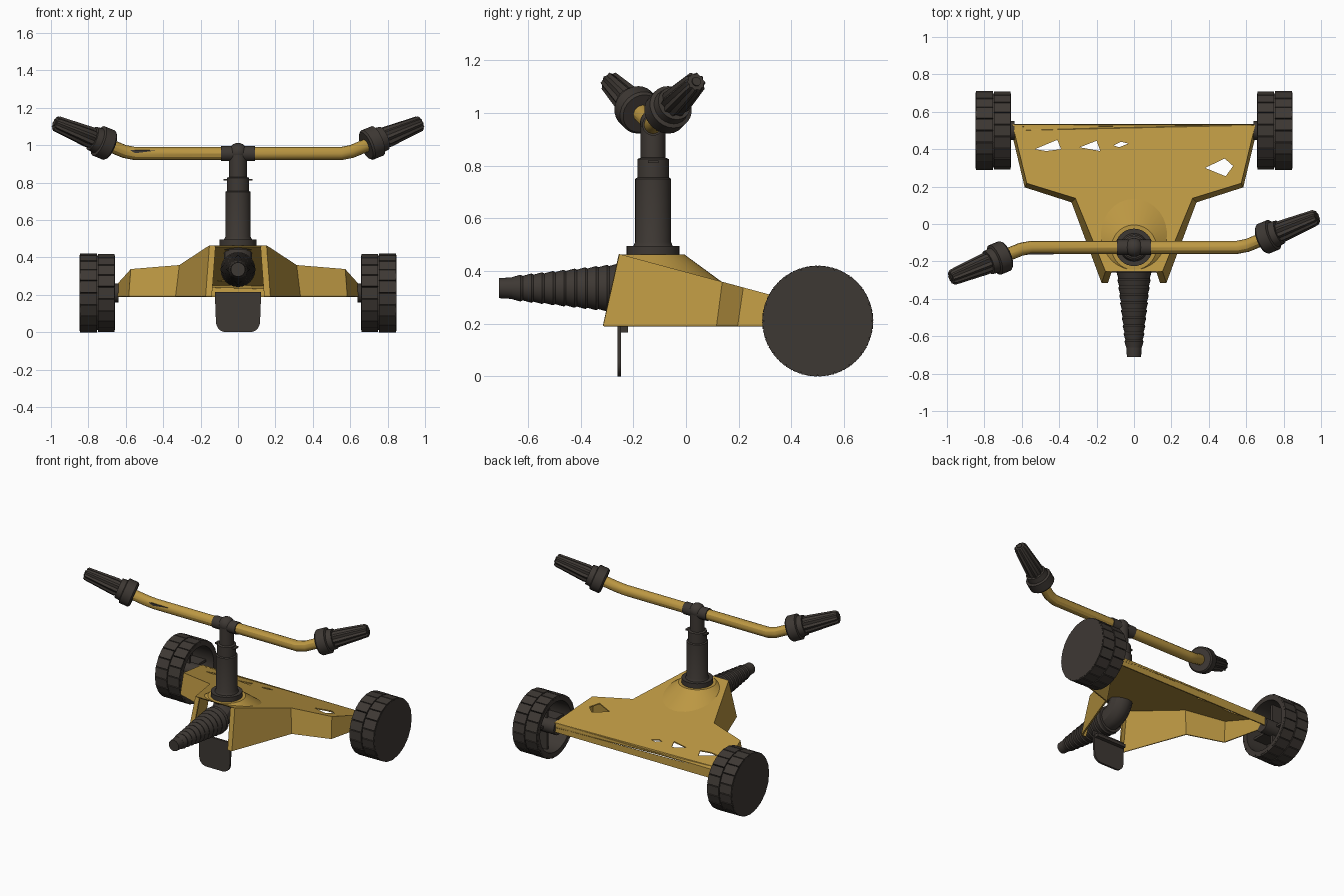
import bpy, bmesh, math
from mathutils import Vector, Matrix

if "Cube" in bpy.data.objects:
    bpy.data.objects.remove(bpy.data.objects["Cube"], do_unlink=True)


def material(name, rgb):
    m = bpy.data.materials.new(name)
    m.use_nodes = True
    m.diffuse_color = (*rgb, 1)
    m.node_tree.nodes["Principled BSDF"].inputs["Base Color"].default_value = (*rgb, 1)
    return m


GOLD = material("mustard yellow", (0.50, 0.31, 0.055))
DARK = material("charcoal brown", (0.048, 0.040, 0.034))
parts = []


def finish(bm, name, mat, fix=True):
    if fix:
        bmesh.ops.recalc_face_normals(bm, faces=bm.faces)
    me = bpy.data.meshes.new(name)
    bm.to_mesh(me)
    bm.free()
    me.materials.append(mat)
    ob = bpy.data.objects.new(name, me)
    bpy.context.collection.objects.link(ob)
    parts.append(ob)
    return ob


def lathe(name, profile, mat, origin, axis, sides=24, star=1.0):
    """Revolve (distance, radius) pairs round an axis; star shrinks every other spoke."""
    bm = bmesh.new()
    turn = Vector(axis).to_track_quat('Z', 'Y')
    rings = []
    for t, r in profile:
        ring = []
        for i in range(sides):
            a = math.tau * i / sides
            k = r * (star if i % 2 else 1)
            p = turn @ Vector((k * math.cos(a), k * math.sin(a), t))
            ring.append(bm.verts.new(p + Vector(origin)))
        rings.append(ring)
    for lo, hi in zip(rings, rings[1:]):
        for i in range(sides):
            j = (i + 1) % sides
            bm.faces.new((lo[i], lo[j], hi[j], hi[i]))
    bm.faces.new(rings[0])
    bm.faces.new(rings[-1])
    bmesh.ops.remove_doubles(bm, verts=bm.verts, dist=1e-6)
    return finish(bm, name, mat)


def prism(name, points, depth, mat, place):
    """Extrude a flat outline along its own z, then place it."""
    bm = bmesh.new()
    face = bm.faces.new([bm.verts.new((x, y, 0)) for x, y in points])
    up = bmesh.ops.extrude_face_region(bm, geom=[face])["geom"]
    bmesh.ops.translate(bm, vec=(0, 0, depth),
                        verts=[v for v in up if isinstance(v, bmesh.types.BMVert)])
    bm.transform(place)
    return finish(bm, name, mat)


def boxes(name, items, mat):
    bm = bmesh.new()
    for place, size in items:
        bmesh.ops.create_cube(bm, size=1, matrix=place @ Matrix.Diagonal((*size, 1)))
    return finish(bm, name, mat)


def upright(y):
    """Matrix standing an outline in the xz plane, extruding towards -y."""
    return Matrix.Translation((0, y, 0)) @ Matrix.Rotation(math.pi / 2, 4, 'X')


CY = -0.125                      # column axis
SLOPE = 0.27                     # fall of the deck towards the back


def deck_z(y):
    return 0.46 - SLOPE * (y + 0.25)


# Folded sheet body: sloping deck, flared side walls, back lip, front flanges
top = [(0.645, 0.53), (0.57, 0.22), (0.31, 0.14), (0.15, -0.25)]
low = [(0.66, 0.53), (0.58, 0.20), (0.33, 0.12), (0.17, -0.31)]
bm = bmesh.new()
walls = {}
for s in (1, -1):
    walls[s] = ([bm.verts.new((s * x, y, deck_z(y))) for x, y in top],
                [bm.verts.new((s * x, y, 0.19)) for x, y in low])
    t, b = walls[s]
    for i in range(3):
        bm.faces.new((t[i], t[i + 1], b[i + 1], b[i]))
    inner = [bm.verts.new((s * 0.12, -0.25, 0.46)), bm.verts.new((s * 0.14, -0.31, 0.19))]
    bm.faces.new((t[3], inner[0], inner[1], b[3]))
bm.faces.new(walls[1][0] + walls[-1][0][::-1])
bm.faces.new((walls[1][0][0], walls[1][1][0], walls[-1][1][0], walls[-1][0][0]))
bmesh.ops.remove_doubles(bm, verts=bm.verts, dist=1e-5)
back = [e for e in bm.edges if all(v.co.y > 0.52 and v.co.z > 0.2 for v in e.verts)]
bmesh.ops.bevel(bm, geom=back, offset=0.03, segments=4, profile=0.5, affect='EDGES')
body = finish(bm, "body_shell", GOLD)
solid = body.modifiers.new("thickness", 'SOLIDIFY')
solid.thickness, solid.offset = 0.012, 0

# Openings in the deck
holes = [
    [(-0.53, 0.40), (-0.41, 0.45), (-0.39, 0.40), (-0.47, 0.39)],
    [(-0.29, 0.41), (-0.20, 0.445), (-0.18, 0.39)],
    [(-0.11, 0.42), (-0.07, 0.44), (-0.03, 0.43), (-0.08, 0.41)],
    [(0.38, 0.30), (0.485, 0.35), (0.53, 0.31), (0.49, 0.255)],
]
for n, outline in enumerate(holes):
    cutter = prism("hole_cutter", outline, 0.3, GOLD, Matrix.Translation((0, 0, 0.2)))
    parts.remove(cutter)
    cutter.hide_render = True
    cut = body.modifiers.new("hole", 'BOOLEAN')
    cut.object, cut.solver = cutter, 'EXACT'
    bpy.context.view_layer.objects.active = body
    if n == 0:
        bpy.ops.object.modifier_apply(modifier=solid.name)
    bpy.ops.object.modifier_apply(modifier=cut.name)
    bpy.data.objects.remove(cutter, do_unlink=True)

# Raised conical seat, trimmed to the deck
bm = bmesh.new()
bmesh.ops.create_cone(bm, cap_ends=True, segments=40, radius1=0.284, radius2=0.12, depth=0.12,
                      matrix=Matrix.Translation((0, CY, 0.402)))
bmesh.ops.bisect_plane(bm, geom=bm.verts[:] + bm.edges[:] + bm.faces[:],
                       plane_co=(0, -0.25, 0.46), plane_no=(0, SLOPE, 1), clear_inner=True)
finish(bm, "column_seat", GOLD, fix=False)

# Column, swivel tee and cap
lathe("column", [(0.44, 0.1), (0.495, 0.1), (0.495, 0.075), (0.51, 0.068), (0.75, 0.068),
                 (0.755, 0.06), (0.825, 0.06), (0.83, 0.047), (0.96, 0.047)],
      DARK, (0, CY, 0), (0, 0, 1), 32)
boxes("column_clip", [(Matrix.Translation((0, CY, 0.815)), (0.155, 0.04, 0.01))], DARK)
lathe("swivel_tee", [(-0.09, 0.041), (0.09, 0.041)], DARK, (0, CY, 0.955), (1, 0, 0))
bm = bmesh.new()
bmesh.ops.create_uvsphere(bm, u_segments=20, v_segments=12, radius=0.05,
                          matrix=Matrix.Translation((0, CY, 0.962)))
finish(bm, "swivel_cap", DARK)

# Rotating arms with collars and ribbed nozzles, half a turn apart
for side, s in (("left", 1), ("right", -1)):
    aim = Vector((s * 0.865, s * 0.355, 0.355)).normalized()
    bend = Vector((s * 0.58, CY, 0.955))
    path = [Vector((0, CY, 0.955)), bend - Vector((s * 0.03, 0, 0)),
            bend + aim * 0.03, bend + aim * 0.17]
    cu = bpy.data.curves.new(side + "_arm", 'CURVE')
    cu.dimensions, cu.bevel_depth, cu.bevel_resolution = '3D', 0.035, 4
    sp = cu.splines.new('POLY')
    sp.points.add(len(path) - 1)
    for point, co in zip(sp.points, path):
        point.co = (*co, 1)
    cu.materials.append(GOLD)
    arm = bpy.data.objects.new(side + "_arm", cu)
    bpy.context.collection.objects.link(arm)
    bpy.ops.object.select_all(action='DESELECT')
    arm.select_set(True)
    bpy.context.view_layer.objects.active = arm
    bpy.ops.object.convert(target='MESH')
    parts.append(bpy.context.object)
    lathe(side + "_collar", [(0.12, 0.05), (0.12, 0.076), (0.13, 0.085), (0.19, 0.085),
                             (0.195, 0.07), (0.23, 0.066), (0.23, 0.04)], DARK, bend, aim)
    lathe(side + "_nozzle", [(0.22, 0.054), (0.25, 0.058), (0.45, 0.043), (0.46, 0.036)],
          DARK, bend, aim, 20, 0.84)
    lathe(side + "_nozzle_tip", [(0.44, 0.018), (0.466, 0.018)], DARK, bend, aim, 12)

prism("arm_slit", [(-0.58, 0.975), (-0.55, 0.957), (-0.43, 0.972)], 0.006, DARK,
      upright(CY - 0.031))

# Barbed hose connector and the elbow feeding the column
barbs, count = [(0, 0.025), (0, 0.038), (0.05, 0.041)], 10
for i in range(count):
    t, r = 0.05 + 0.041 * i, 0.042 + 0.0047 * i
    barbs += [(t, r), (t + 0.032, r + 0.009), (t + 0.041, r + 0.004)]
barbs += [(0.48, 0.09)]
lathe("hose_connector", barbs, DARK, (0, -0.71, 0.335), (0, 1, 0))
cu = bpy.data.curves.new("feed_elbow", 'CURVE')
cu.dimensions, cu.bevel_depth, cu.bevel_resolution, cu.use_fill_caps = '3D', 0.075, 4, True
sp = cu.splines.new('POLY')
sp.points.add(8)
for i, point in enumerate(sp.points):
    a = math.pi / 2 * i / 8
    point.co = (0, CY - 0.12 + 0.12 * math.sin(a), 0.335 + 0.12 * (1 - math.cos(a)), 1)
cu.materials.append(DARK)
elbow = bpy.data.objects.new("feed_elbow", cu)
bpy.context.collection.objects.link(elbow)
bpy.ops.object.select_all(action='DESELECT')
elbow.select_set(True)
bpy.context.view_layer.objects.active = elbow
bpy.ops.object.convert(target='MESH')
parts.append(bpy.context.object)

# Stop paddle hanging under the front, with a folded lip
outline = [(0.124, 0.215)]
for s in (1, -1):
    for i in range(6):
        a = math.pi / 2 * (i if s > 0 else 5 - i) / 5
        outline.append((s * (0.063 + 0.055 * math.cos(a)), 0.055 - 0.055 * math.sin(a)))
outline.append((-0.124, 0.215))
prism("stop_paddle", outline, 0.014, DARK, upright(-0.246))
boxes("paddle_lip", [(Matrix.Translation((0, -0.238, 0.178)), (0.23, 0.036, 0.022))], DARK)

# Hollow wheels with hub, ribs and two staggered rows of tread blocks
R, N = 0.21, 20
for side, s in (("left", 1), ("right", -1)):
    hub = Vector((s * 0.658, 0.5, R))
    lathe(side + "_wheel", [(-0.02, 0.05), (0.165, 0.05), (0.165, 0.172), (0, 0.172), (0, 0.199),
                            (0.18, 0.199), (0.19, 0.204)],
          DARK, hub, (s, 0, 0), 40)
    blocks = []
    for row in range(2):
        for i in range(N):
            spin = Matrix.Rotation(math.tau * (i + row / 2) / N, 4, 'X')
            place = Matrix.Translation(hub) @ spin @ Matrix.Translation(
                (s * (0.046 + 0.096 * row), 0, R - 0.011))
            blocks.append((place, (0.09, 0.0605, 0.02)))
    boxes(side + "_tread", blocks, DARK)
    ribs = [(Matrix.Translation(hub) @ Matrix.Rotation(math.pi / 2 * i, 4, 'X')
             @ Matrix.Translation((s * 0.115, 0, 0.11)), (0.11, 0.016, 0.13)) for i in range(4)]
    boxes(side + "_wheel_ribs", ribs, DARK)

# Smooth curved parts, keeping hard edges
bpy.ops.object.select_all(action='DESELECT')
for ob in parts:
    ob.select_set(True)
bpy.context.view_layer.objects.active = parts[0]
bpy.ops.object.shade_smooth_by_angle(angle=math.radians(30))
